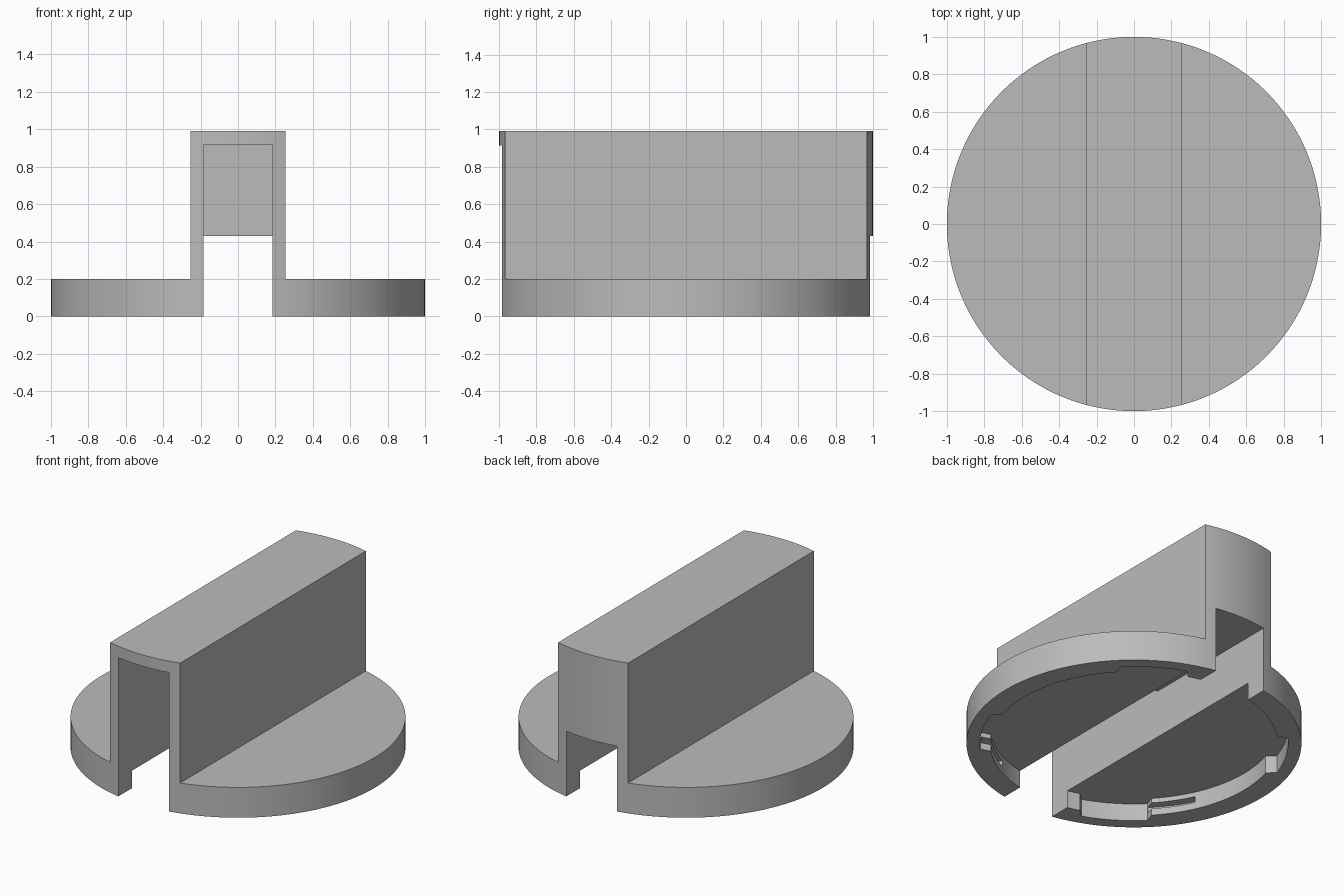
import bpy, bmesh
from math import sin, cos, radians

if "Cube" in bpy.data.objects:
    bpy.data.objects.remove(bpy.data.objects["Cube"])

HEIGHT, DISC_TOP = 0.99, 0.20
BAR, SLOT = 0.255, 0.185
RIM, NOTCH, CEILING = 0.86, 0.92, 0.115

grey = bpy.data.materials.new("grey plastic")
grey.use_nodes = True
grey.diffuse_color = (0.5, 0.5, 0.5, 1)
grey.node_tree.nodes["Principled BSDF"].inputs["Base Color"].default_value = (0.5, 0.5, 0.5, 1)


def arc(r, a, b, steps):
    """Points on a circle from angle a to b in degrees."""
    angles = [radians(a + (b - a) * i / steps) for i in range(steps + 1)]
    return [(r * cos(t), r * sin(t)) for t in angles]


def prism(name, outline, z0, z1):
    """Extrude a flat counter-clockwise outline from z0 to z1."""
    bm = bmesh.new()
    face = bm.faces.new([bm.verts.new((x, y, z0)) for x, y in outline])
    top = bmesh.ops.extrude_face_region(bm, geom=[face])["geom"]
    verts = [v for v in top if isinstance(v, bmesh.types.BMVert)]
    bmesh.ops.translate(bm, verts=verts, vec=(0, 0, z1 - z0))
    bmesh.ops.recalc_face_normals(bm, faces=bm.faces)
    mesh = bpy.data.meshes.new(name)
    bm.to_mesh(mesh)
    bm.free()
    mesh.materials.append(grey)
    ob = bpy.data.objects.new(name, mesh)
    bpy.context.collection.objects.link(ob)
    return ob


def box(name, x0, x1, y0, y1, z0, z1):
    return prism(name, [(x0, y0), (x1, y0), (x1, y1), (x0, y1)], z0, z1)


def cut(target, cutter):
    """Subtract the cutter and discard it."""
    cutter.hide_render = True
    mod = target.modifiers.new("cut", 'BOOLEAN')
    mod.operation, mod.solver, mod.object = 'DIFFERENCE', 'EXACT', cutter
    bpy.context.view_layer.objects.active = target
    bpy.ops.object.modifier_apply(modifier=mod.name)
    bpy.data.objects.remove(cutter)


# Round blank, trimmed to a disc with a grip bar across it
knob = prism("knob", arc(1, 0, 360, 144)[:-1], 0, HEIGHT)
for side in (-1, 1):
    x0, x1 = sorted((side * BAR, side * 2))
    cut(knob, box("side_cutter", x0, x1, -2, 2, DISC_TOP, 2))

# Hollow underside with four entry notches in the rim
notches = [(-44, -18), (45, 70), (136, 162), (225, 250)]
outline, start = [], notches[0][0]
for i, (a, b) in enumerate(notches):
    following = notches[i + 1][0] if i < 3 else start + 360
    outline += arc(NOTCH, a, b, 10)
    outline += arc(RIM, b + 2, following - 2, 24)
cut(knob, prism("hollow_cutter", outline, -0.2, CEILING))

# Locking grooves running sideways from each notch
for a, b in notches:
    ring = arc(0.915, a - 20, a + 3, 12) + arc(0.8, a + 3, a - 20, 12)
    cut(knob, prism("groove_cutter", ring, 0.045, 0.085))

# Through slot, taller in the front half
cut(knob, box("slot_cutter", -SLOT, SLOT, -2, 2, -0.3, 0.43))
cut(knob, box("front_cavity_cutter", -SLOT, SLOT, -2, 0, -0.4, 0.915))

# Smooth round walls, crisp edges
bpy.ops.object.select_all(action='DESELECT')
knob.select_set(True)
bpy.context.view_layer.objects.active = knob
bpy.ops.object.shade_smooth_by_angle(angle=radians(25))
